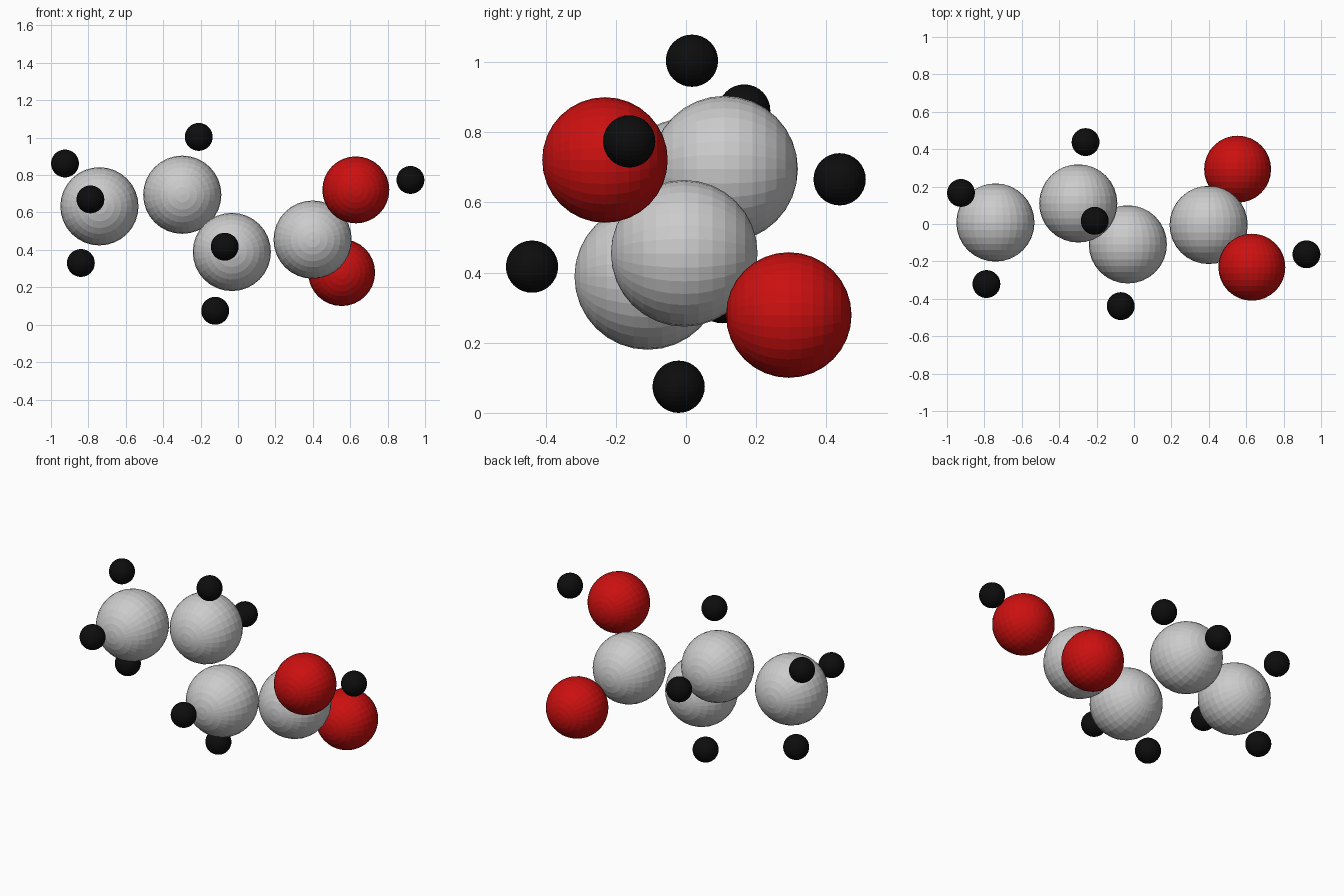
import bpy
from math import radians

if "Cube" in bpy.data.objects:
    bpy.data.objects.remove(bpy.data.objects["Cube"])


def material(name, color):
    m = bpy.data.materials.new(name)
    m.diffuse_color = color
    m.use_nodes = True
    m.node_tree.nodes["Principled BSDF"].inputs["Base Color"].default_value = m.diffuse_color
    return m


RED = material("red", (0.6, 0.005, 0.005, 1))
BLACK = material("black", (0.004, 0.004, 0.004, 1))


def atoms(name, radius, mat, centres):
    """One faceted ball per centre, poles along y."""
    for i, c in enumerate(centres, 1):
        bpy.ops.mesh.primitive_uv_sphere_add(
            segments=32, ring_count=16, radius=radius,
            location=c, rotation=(radians(90), 0, 0))
        ob = bpy.context.object
        ob.name = f"{name}_{i}"
        if mat:
            ob.data.materials.append(mat)


# carbon chain
atoms("carbon_ball", 0.209, None, [
    (-0.741, 0.008, 0.633), (-0.298, 0.110, 0.695),
    (-0.033, -0.109, 0.389), (0.399, -0.005, 0.455)])

# oxygen pair at the acid end
atoms("oxygen_ball", 0.179, RED, [
    (0.630, -0.231, 0.721), (0.554, 0.293, 0.279)])

# small hydrogen balls
atoms("hydrogen_ball", 0.0745, BLACK, [
    (-0.925, 0.166, 0.862), (-0.789, -0.321, 0.670), (-0.840, 0.103, 0.330),
    (-0.210, 0.017, 1.004), (-0.259, 0.438, 0.666),
    (-0.071, -0.439, 0.417), (-0.122, -0.021, 0.0745),
    (0.922, -0.162, 0.774)])
